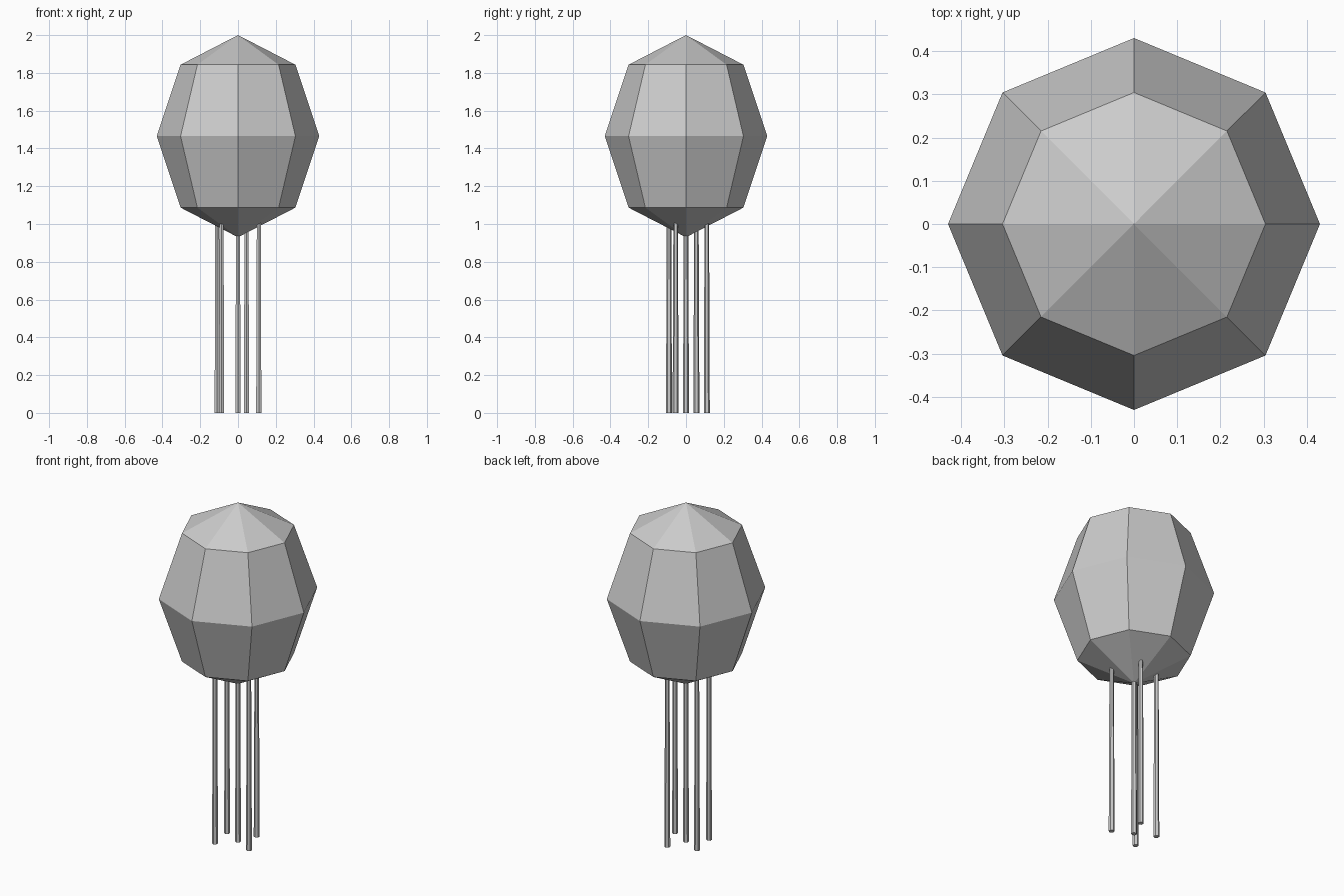
import bpy

if "Cube" in bpy.data.objects:
    bpy.data.objects.remove(bpy.data.objects["Cube"])

# Faceted egg-shaped body: eight segments, four rings
bpy.ops.mesh.primitive_uv_sphere_add(segments=8, ring_count=4, radius=1,
                                     location=(0, 0, 1.465))
body = bpy.context.object
body.name = "crown"
body.scale = (0.43, 0.43, 0.535)
bpy.ops.object.transform_apply(location=False, rotation=False, scale=True)

# Thin, slightly tapered stems from the ground into the underside
TOP = 1.02
stems = [(0, 0), (-0.11, 0.055), (-0.087, -0.09), (0.11, -0.055), (0.045, 0.11)]
for i, (x, y) in enumerate(stems):
    bpy.ops.mesh.primitive_cone_add(vertices=6, radius1=0.016, radius2=0.012,
                                    depth=TOP, location=(x, y, TOP / 2))
    bpy.context.object.name = f"stem_{i + 1}"
